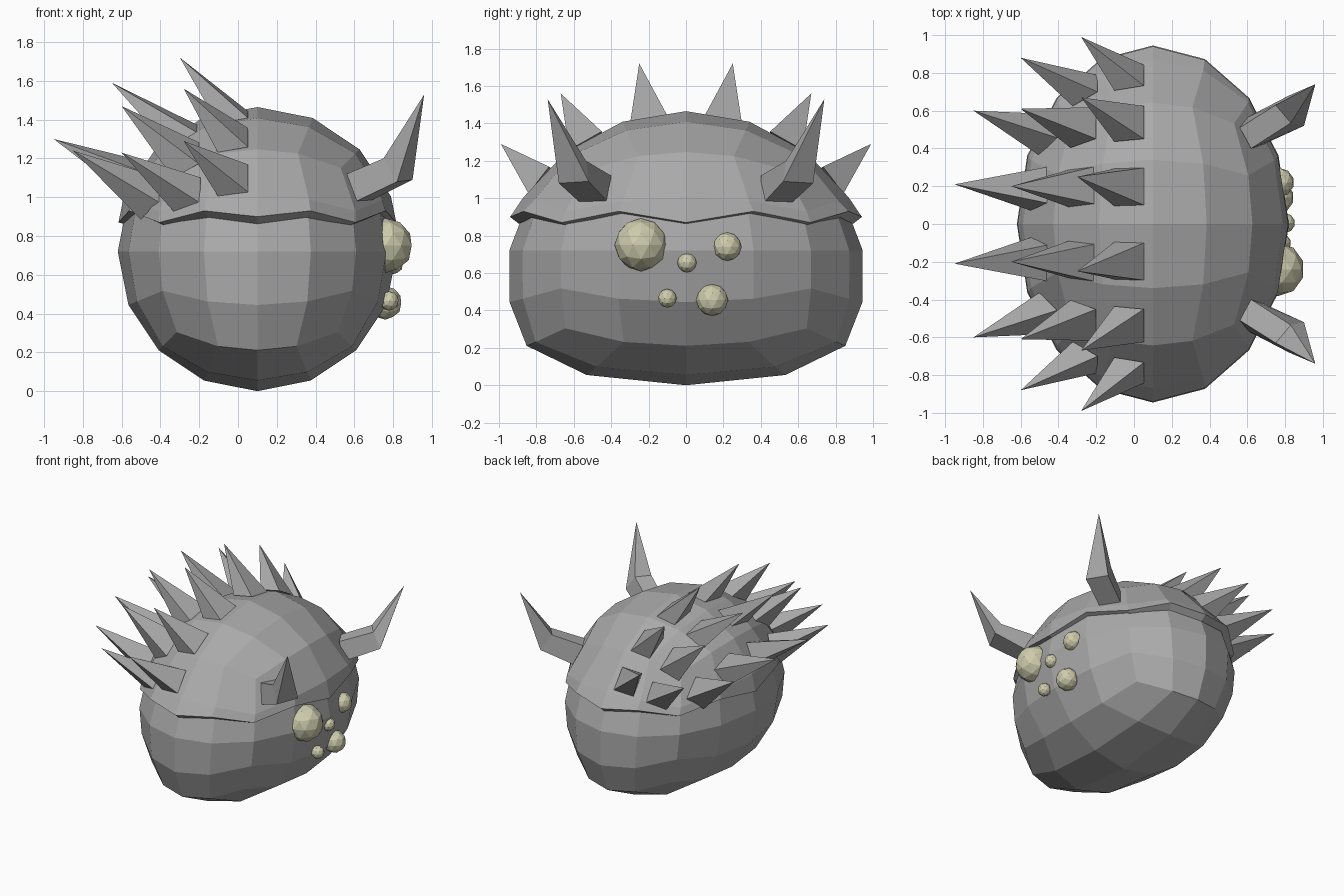
import bpy, bmesh, math
from mathutils import Vector

cube = bpy.data.objects.get("Cube")
if cube:
    bpy.data.objects.remove(cube)

CENTRE = Vector((0.1, 0, 0.72))
RX, RY = 0.72, 0.945


def material(name, rgb):
    m = bpy.data.materials.new(name)
    m.use_nodes = True
    m.diffuse_color = (*rgb, 1)
    m.node_tree.nodes["Principled BSDF"].inputs["Base Color"].default_value = (*rgb, 1)
    return m


STONE = material("stone grey", (0.4, 0.4, 0.4))
EYE = material("pale yellow", (0.62, 0.61, 0.42))


def finish(name, bm, mat):
    bmesh.ops.recalc_face_normals(bm, faces=bm.faces)
    me = bpy.data.meshes.new(name)
    bm.to_mesh(me)
    bm.free()
    me.materials.append(mat)
    ob = bpy.data.objects.new(name, me)
    bpy.context.collection.objects.link(ob)
    return ob


def swell(d):
    """Widen the belly and narrow the crown."""
    return 1 + 0.55 * d.z ** 2 if d.z < 0 else 1 - 0.1 * d.z


def quad_sphere():
    """Unit sphere made from an evenly divided cube."""
    bm = bmesh.new()
    bmesh.ops.create_cube(bm, size=2)
    bmesh.ops.subdivide_edges(bm, edges=bm.edges[:], cuts=3, use_grid_fill=True)
    for v in bm.verts:
        v.co = Vector([math.tan(c * math.pi / 4) for c in v.co]).normalized()
    return bm


def place(d, grow=1.0):
    return CENTRE + Vector((d.x * RX, d.y * RY * swell(d), d.z * RX)) * grow


# Body
bm = quad_sphere()
for v in bm.verts:
    v.co = place(v.co)
finish("body", bm, STONE)

# Shell cap with a zigzag lower rim
bm = quad_sphere()
bmesh.ops.delete(bm, geom=[v for v in bm.verts if v.co.z < -0.01], context='VERTS')
for v in bm.verts:
    d = v.co.copy()
    if d.z < 0.01:
        step = round(math.atan2(d.y, d.x) / (math.pi / 8))
        v.co = place(d, 0.995)
        v.co.z = 0.93 if step % 2 else (0.9 if abs(d.y) > 0.9 else 0.87)
    else:
        v.co = place(d, 1.035)
shell = finish("shell", bm, STONE)
solid = shell.modifiers.new("thickness", 'SOLIDIFY')
solid.thickness = 0.06
solid.offset = -1


# Back spikes: base x, base y, half width, tip
SPIKES = [
    (-0.03, 0.20, 0.10, (-0.30, 0.25, 1.72)),
    (-0.03, 0.54, 0.10, (-0.28, 0.67, 1.56)),
    (-0.03, 0.79, 0.09, (-0.28, 0.99, 1.29)),
    (-0.29, 0.20, 0.10, (-0.65, 0.20, 1.59)),
    (-0.28, 0.52, 0.10, (-0.60, 0.61, 1.47)),
    (-0.27, 0.72, 0.08, (-0.60, 0.88, 1.23)),
    (-0.52, 0.19, 0.10, (-0.95, 0.21, 1.30)),
    (-0.47, 0.48, 0.09, (-0.85, 0.60, 1.24)),
]


def spike(name, x, y, half, tip, side):
    dx, dy = (x - CENTRE.x) / 0.74, y / 0.94
    dz = math.sqrt(max(0.05, 1 - dx * dx - dy * dy))
    base = Vector((x, y, CENTRE.z + 0.74 * dz))
    normal = Vector((dx / 0.74, dy / 0.94, dz / 0.74)).normalized()
    across = normal.cross(Vector((1, 0, 0))).normalized()
    along = across.cross(normal)
    bm = bmesh.new()
    ring = [base + across * half * a + along * 0.08 * b - normal * 0.02
            for a, b in ((1, 1), (1, -1), (-1, -1), (-1, 1))]
    verts = [bm.verts.new((p.x, p.y * side, p.z)) for p in ring]
    top = bm.verts.new((tip[0], tip[1] * side, tip[2]))
    bm.faces.new(verts)
    for i in range(4):
        bm.faces.new((verts[i], verts[(i + 1) % 4], top))
    finish(name, bm, STONE)


# Brow horns: square base ring, elbow ring, tip
BASE = [(0.66, 0.41, 0.97), (0.59, 0.56, 0.97), (0.56, 0.51, 1.12), (0.62, 0.4, 1.12)]
ELBOW = [(0.9, 0.52, 1.09), (0.82, 0.68, 1.08), (0.75, 0.63, 1.2), (0.83, 0.535, 1.2)]


def horn(name, side):
    bm = bmesh.new()
    low, mid = [[bm.verts.new((x, y * side, z)) for x, y, z in ring] for ring in (BASE, ELBOW)]
    tip = bm.verts.new((0.96, 0.74 * side, 1.53))
    bm.faces.new(low)
    for i in range(4):
        j = (i + 1) % 4
        bm.faces.new((low[i], low[j], mid[j], mid[i]))
        bm.faces.new((mid[i], mid[j], tip))
    finish(name, bm, STONE)


for side, label in ((1, "back"), (-1, "front")):
    horn(f"horn_{label}", side)
    for n, (x, y, half, tip) in enumerate(SPIKES):
        spike(f"spike_{label}_{n + 1}", x, y, half, tip, side)

# Cluster of faceted eyes: x, y, z, radius
EYES = [
    (0.76, -0.24, 0.75, 0.142),
    (0.77, 0.22, 0.74, 0.077),
    (0.80, 0.005, 0.655, 0.052),
    (0.78, -0.10, 0.465, 0.05),
    (0.76, 0.14, 0.455, 0.086),
]
for n, (x, y, z, r) in enumerate(EYES):
    bm = bmesh.new()
    bmesh.ops.create_icosphere(bm, subdivisions=2, radius=r)
    bmesh.ops.translate(bm, verts=bm.verts, vec=(x, y, z))
    finish(f"eye_{n + 1}", bm, EYE)
